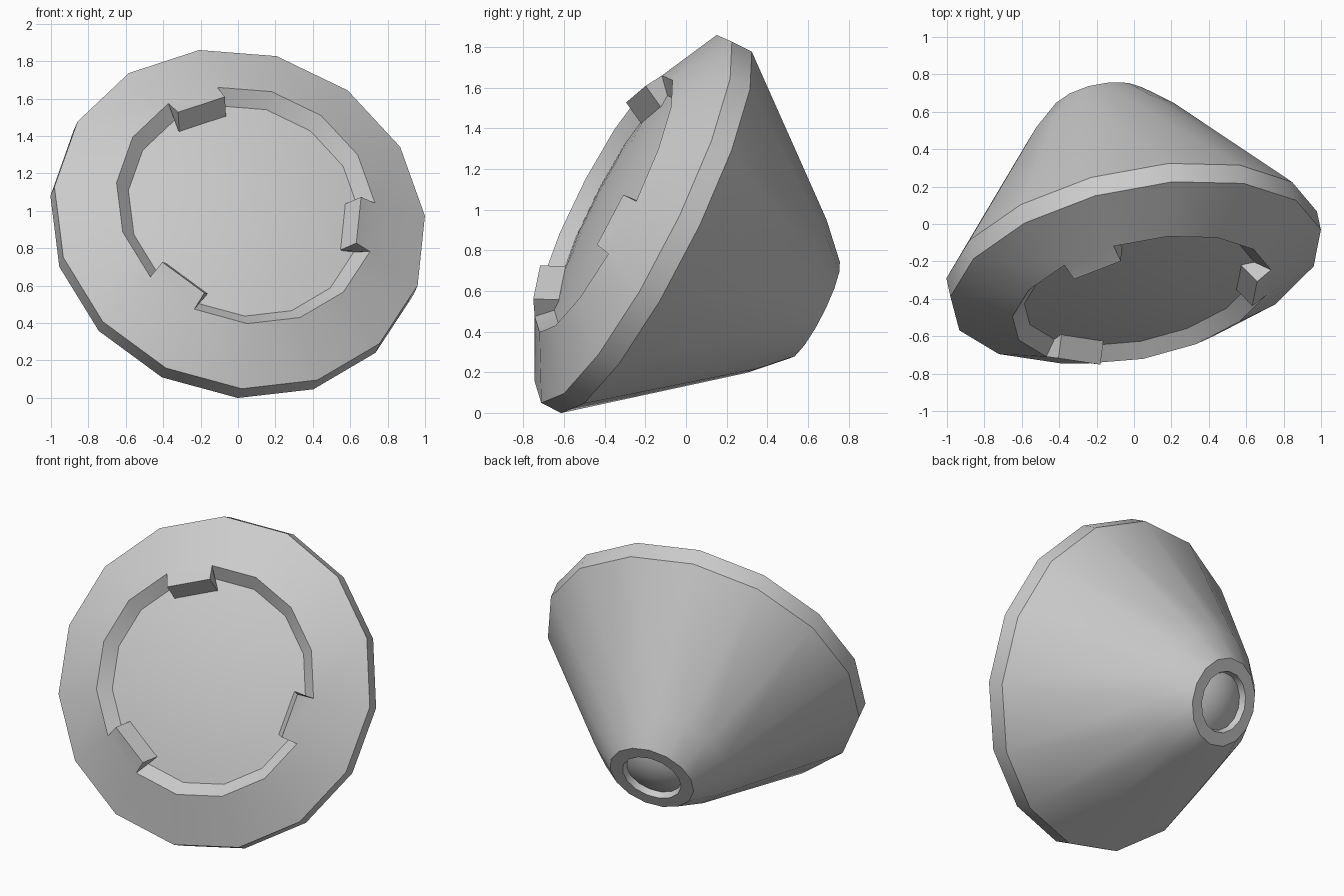
import bpy, bmesh, math
from mathutils import Vector, Matrix

if "Cube" in bpy.data.objects:
    bpy.data.objects.remove(bpy.data.objects["Cube"])

# Tilted frame: local z runs backwards along the lamp axis, local x points at spoke 0
axis = Vector((-0.193, 0.876, -0.442)).normalized()
e1 = Vector((-0.217, 0.407, 0.901))
e1 = (e1 - axis * e1.dot(axis)).normalized()
e2 = axis.cross(e1)
FRAME = Matrix((e1, e2, axis)).transposed().to_4x4()
FRAME.translation = Vector((0.010, -0.257, 0.956))
N = 15
STEP = 2 * math.pi / N


def ring(bm, r, t):
    return [bm.verts.new((r * math.cos(STEP * i), r * math.sin(STEP * i), t))
            for i in range(N)]


def bridge(bm, a, b):
    for i in range(N):
        j = (i + 1) % N
        bm.faces.new((a[i], a[j], b[j], b[i]))


def finish(bm, name):
    loose = [v for v in bm.verts if not v.link_faces]
    bmesh.ops.delete(bm, geom=loose, context='VERTS')
    bmesh.ops.recalc_face_normals(bm, faces=bm.faces)
    me = bpy.data.meshes.new(name)
    bm.to_mesh(me)
    bm.free()
    ob = bpy.data.objects.new(name, me)
    bpy.context.collection.objects.link(ob)
    me.transform(FRAME)
    bpy.ops.object.select_all(action='DESELECT')
    ob.select_set(True)
    bpy.context.view_layer.objects.active = ob
    bpy.ops.object.shade_smooth_by_angle(angle=math.radians(30))
    return ob


def dome(name, apex, radius, edge, sign, steps=6):
    # Spherical cap; sign is the direction from the apex to the sphere centre
    bm = bmesh.new()
    top = bm.verts.new((0, 0, apex))
    prev = None
    for k in range(1, steps + 1):
        r = edge * k / steps
        cur = ring(bm, r, apex + sign * (radius - math.sqrt(radius ** 2 - r * r)))
        if prev:
            bridge(bm, prev, cur)
        else:
            for i in range(N):
                bm.faces.new((top, cur[i], cur[(i + 1) % N]))
        prev = cur
    return finish(bm, name)


# Housing: back socket, cone, rim band, front bezel
bm = bmesh.new()
profile = [(0.178, 0.97), (0.19, 1.01), (0.272, 1.01), (0.43, 0.85),
           (1.015, 0.112), (1.015, 0.0), (0.708, -0.167)]
rings = [ring(bm, r, t) for r, t in profile]
for a, b in zip(rings, rings[1:]):
    bridge(bm, a, b)

# Inner lip wall, with a straight-sided tab reaching over the lens on every fifth side
lip = rings[-1]
foot = ring(bm, 0.63, -0.10)


def tab_edge(i, r, t, half=0.14):
    mid = (i + 0.5) * STEP
    out = Vector((math.cos(mid), math.sin(mid), 0)) * r * math.cos(STEP / 2)
    side = Vector((-math.sin(mid), math.cos(mid), 0)) * half
    return [bm.verts.new(out + s * side + Vector((0, 0, t))) for s in (-1, 1)]


for i in range(N):
    j = (i + 1) % N
    if i % 5 == 4:
        top = tab_edge(i, 0.62, -0.222)
        low = tab_edge(i, 0.548, -0.104)
        bm.faces.new((lip[i], lip[j], top[1], top[0]))
        bm.faces.new((top[0], top[1], low[1], low[0]))
        for k, s in ((i, 0), (j, 1)):
            bm.faces.new((lip[k], top[s], low[s], foot[k]))
    else:
        bm.faces.new((lip[i], lip[j], foot[j], foot[i]))
finish(bm, "housing")

# Gently curved front lens and small bulb in the back socket
dome("front_lens", -0.16, 3.34, 0.632, 1)
dome("back_bulb", 1.012, 0.4, 0.179, -1)
